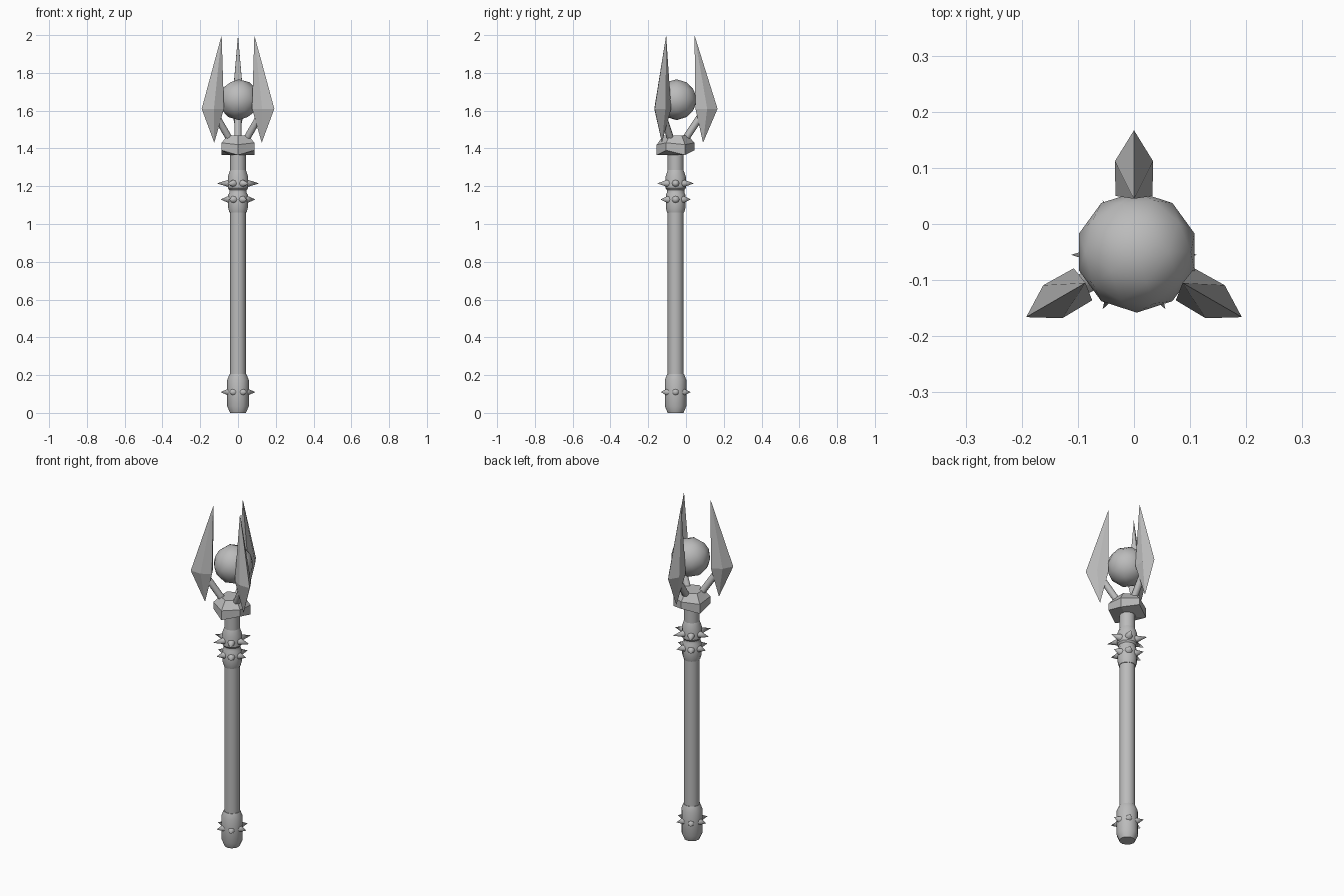
import bpy, bmesh, math
from mathutils import Vector, Matrix

old = bpy.data.objects.get("Cube")
if old:
    bpy.data.objects.remove(old, do_unlink=True)

AXIS = Vector((0, -0.055, 0))   # centre line of the staff
ARMS = [90, 210, 330]           # directions of the three blades

gray = bpy.data.materials.new("plain gray")
gray.use_nodes = True
color = (0.5, 0.5, 0.5, 1)
gray.diffuse_color = color
gray.node_tree.nodes["Principled BSDF"].inputs["Base Color"].default_value = color


def finish(name, bm, smooth=None):
    bmesh.ops.recalc_face_normals(bm, faces=bm.faces)
    mesh = bpy.data.meshes.new(name)
    bm.to_mesh(mesh)
    bm.free()
    mesh.materials.append(gray)
    obj = bpy.data.objects.new(name, mesh)
    bpy.context.collection.objects.link(obj)
    obj.location = AXIS
    if smooth:
        bpy.ops.object.select_all(action='DESELECT')
        obj.select_set(True)
        bpy.context.view_layer.objects.active = obj
        bpy.ops.object.shade_smooth_by_angle(angle=math.radians(smooth))
    return obj


def lathe(name, profile, sides, smooth=None, turn=0, drop=None):
    """Stack rings of (radius, height); drop lowers every other corner."""
    bm = bmesh.new()
    rings = []
    for k, (r, z) in enumerate(profile):
        ring = []
        for i in range(sides):
            a = math.radians(turn) + math.tau * i / sides
            dz = drop[k] if drop and i % 2 == 0 else 0
            ring.append(bm.verts.new((r * math.cos(a), r * math.sin(a), z - dz)))
        rings.append(ring)
    for low, high in zip(rings, rings[1:]):
        for i in range(sides):
            j = (i + 1) % sides
            bm.faces.new((low[i], low[j], high[j], high[i]))
    bm.faces.new(rings[0])
    bm.faces.new(rings[-1])
    return finish(name, bm, smooth)


def cone_between(bm, a, b, r1, r2, sides):
    d = b - a
    rot = d.to_track_quat('Z', 'Y').to_matrix().to_4x4()
    bmesh.ops.create_cone(bm, cap_ends=True, segments=sides, radius1=r1, radius2=r2,
                          depth=d.length, matrix=Matrix.Translation((a + b) / 2) @ rot)


def polar(r, degrees, z):
    a = math.radians(degrees)
    return Vector((r * math.cos(a), r * math.sin(a), z))


# Handle, pommel and grip collar
lathe("shaft", [(0.042, 0.18), (0.042, 1.38)], 12, 40)
lathe("pommel", [(0.042, 0), (0.057, 0.035), (0.057, 0.175), (0.045, 0.205)], 12, 31)
lathe("grip_collar", [(0.045, 1.06), (0.052, 1.085), (0.052, 1.155), (0.046, 1.165),
                      (0.046, 1.18), (0.054, 1.19), (0.054, 1.25), (0.042, 1.285)], 12, 31)

# Rings of spikes
for name, z, reach in [("pommel_spikes", 0.11, 0.092), ("lower_spikes", 1.13, 0.092),
                       ("upper_spikes", 1.215, 0.112)]:
    bm = bmesh.new()
    for i in range(6):
        cone_between(bm, polar(0.045, 60 * i, z), polar(reach, 60 * i, z), 0.021, 0, 8)
    finish(name, bm, 50)

# Faceted head that carries the prongs
lathe("head_socket", [(0.05, 1.365), (0.1, 1.39), (0.1, 1.43), (0.065, 1.468)], 6,
      turn=-90, drop=[0, 0.025, 0.01, 0])

# Orb
bm = bmesh.new()
bmesh.ops.create_icosphere(bm, subdivisions=2, radius=0.108,
                           matrix=Matrix.Translation((0.005, 0.005, 1.658)))
finish("orb", bm, 60)

# Prongs and blades
for side, angle in zip(("back", "right", "left"), ARMS):
    bm = bmesh.new()
    cone_between(bm, polar(0.045, angle, 1.44), polar(0.145, angle, 1.59), 0.019, 0.019, 8)
    finish(side + "_prong", bm, 50)

    bm = bmesh.new()
    spin = Matrix.Rotation(math.radians(angle), 3, 'Z')
    tip, base = [bm.verts.new(spin @ Vector(p)) for p in ((0.1, 0, 2), (0.145, 0, 1.43))]
    belt = [bm.verts.new(spin @ Vector((r, w, 1.61)))
            for r, w in ((0.222, 0), (0.167, 0.034), (0.105, 0.033),
                         (0.105, -0.033), (0.167, -0.034))]
    for i in range(5):
        a, b = belt[i], belt[(i + 1) % 5]
        bm.faces.new((a, b, tip))
        bm.faces.new((b, a, base))
    finish(side + "_blade", bm)
